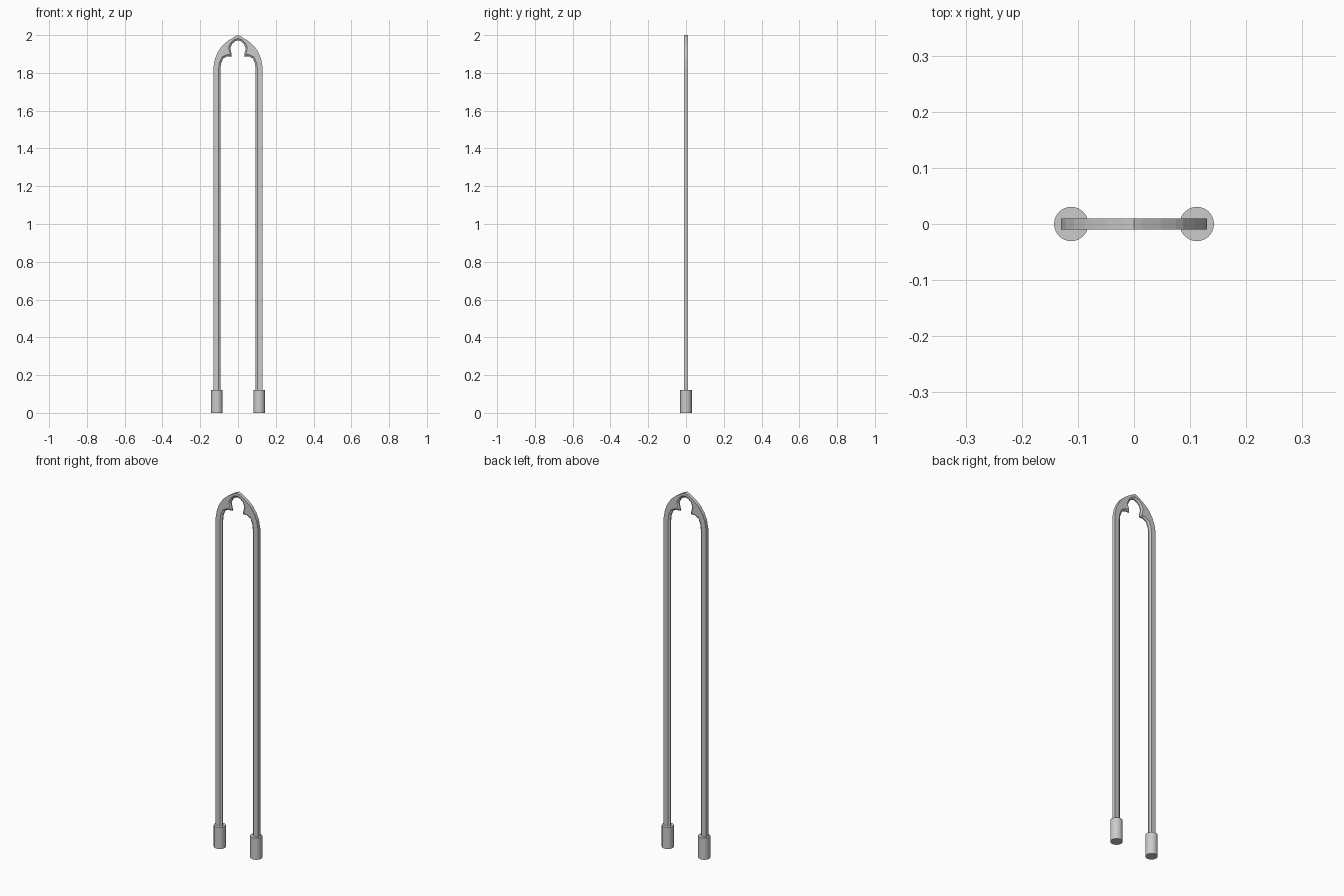
import bpy, bmesh

if "Cube" in bpy.data.objects:
    bpy.data.objects.remove(bpy.data.objects["Cube"])

# Right half of the arch: outer edge, front-face inner edge, chamfered inner edge (x, z)
STATIONS = [
    ((.130, .10), (.103, .10), (.093, .10)),
    ((.130, 1.83), (.103, 1.82), (.093, 1.82)),
    ((.122, 1.875), (.099, 1.853), (.090, 1.848)),
    ((.107, 1.910), (.085, 1.884), (.079, 1.876)),
    ((.087, 1.940), (.060, 1.896), (.058, 1.888)),
    ((.075, 1.952), (.042, 1.897), (.033, 1.888)),
    ((.060, 1.964), (.043, 1.906), (.034, 1.900)),
    ((.048, 1.973), (.050, 1.932), (.041, 1.930)),
    ((.030, 1.984), (.040, 1.957), (.032, 1.953)),
    ((.015, 1.993), (.020, 1.976), (.016, 1.967)),
    ((.000, 2.000), (.000, 1.983), (.000, 1.973)),
]
T, E = 0.01, 0.003  # half depth of the bar and of its narrow inner edge


def make_object(name, bm):
    bmesh.ops.recalc_face_normals(bm, faces=bm.faces[:])
    mesh = bpy.data.meshes.new(name)
    bm.to_mesh(mesh)
    bm.free()
    ob = bpy.data.objects.new(name, mesh)
    bpy.context.collection.objects.link(ob)
    return ob


# Tracery arch with legs: loft the cross-section, then mirror
bm = bmesh.new()
rings = []
for o, f, d in STATIONS:
    section = [(o, -T), (f, -T), (d, -E), (d, E), (f, T), (o, T)]
    rings.append([bm.verts.new((p[0], y, p[1])) for p, y in section])
for a, b in zip(rings, rings[1:]):
    for i in range(6):
        j = (i + 1) % 6
        bm.faces.new((a[i], a[j], b[j], b[i]))
bm.faces.new(rings[0])
arch = make_object("trefoil_arch", bm)
# outward normals for the half shell that stays open at the mirror plane
bm = bmesh.new()
bm.from_mesh(arch.data)
if sum(f.normal.z * f.calc_area() for f in bm.faces if f.calc_center_median().z < .11) > 0:
    bmesh.ops.reverse_faces(bm, faces=bm.faces[:])
bm.to_mesh(arch.data)
bm.free()
mirror = arch.modifiers.new("mirror", 'MIRROR')
mirror.use_clip = True

# Round feet
for side, x in (("left", -.112), ("right", .112)):
    bpy.ops.mesh.primitive_cylinder_add(vertices=32, radius=.0305, depth=.12,
                                        location=(x, 0, .06))
    bpy.context.object.name = side + "_foot"
    bpy.ops.object.shade_smooth_by_angle()
